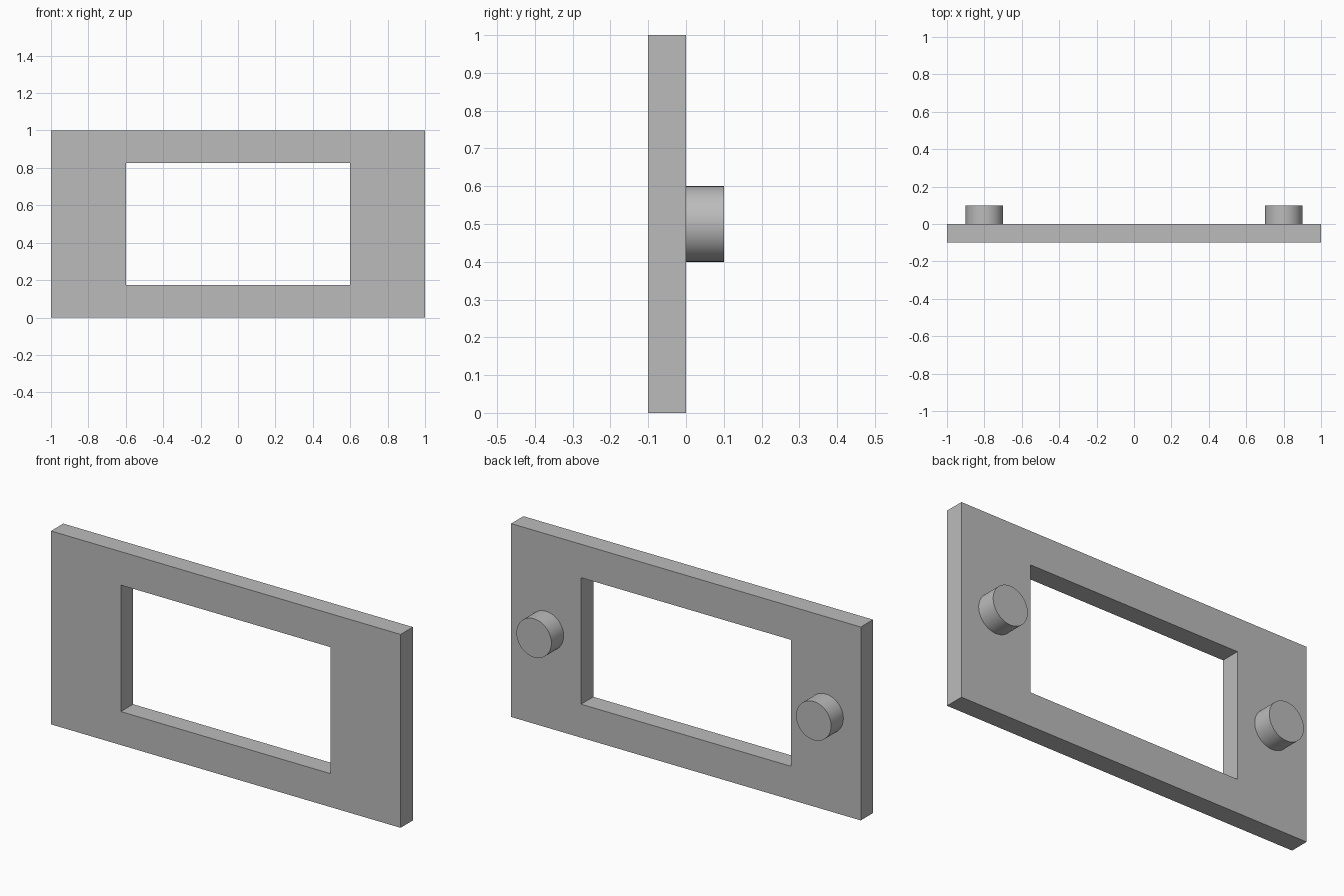
import bpy
import bmesh
import math

cube = bpy.data.objects.get("Cube")
if cube:
    bpy.data.objects.remove(cube, do_unlink=True)

# Single plain grey material
GREY = (0.5, 0.5, 0.5, 1.0)
grey = bpy.data.materials.new("plain_grey")
grey.use_nodes = True
grey.diffuse_color = GREY
grey.node_tree.nodes["Principled BSDF"].inputs["Base Color"].default_value = GREY

THICK = 0.1
MID_Z = 0.5


def rectangle(bm, half_w, half_h, y):
    """Four corners of an upright rectangle centred on the panel."""
    return [bm.verts.new((sx * half_w, y, MID_Z + sz * half_h))
            for sx, sz in ((-1, -1), (1, -1), (1, 1), (-1, 1))]


# Flat panel with a rectangular opening
bm = bmesh.new()
loops = [rectangle(bm, 1.0, 0.5, -THICK), rectangle(bm, 0.6, 0.327, -THICK),
         rectangle(bm, 0.6, 0.327, 0), rectangle(bm, 1.0, 0.5, 0)]
for i, loop in enumerate(loops):
    following = loops[(i + 1) % len(loops)]
    for j in range(4):
        k = (j + 1) % 4
        bm.faces.new((loop[j], loop[k], following[k], following[j]))
bmesh.ops.recalc_face_normals(bm, faces=bm.faces)
mesh = bpy.data.meshes.new("panel_frame")
bm.to_mesh(mesh)
bm.free()
mesh.materials.append(grey)
panel = bpy.data.objects.new("panel_frame", mesh)
bpy.context.collection.objects.link(panel)

# Round mounting pegs on the back
for name, side in (("left_peg", 1), ("right_peg", -1)):
    bpy.ops.mesh.primitive_cylinder_add(
        vertices=64, radius=0.1, depth=THICK,
        location=(side * 0.8, THICK / 2, MID_Z),
        rotation=(math.pi / 2, 0, 0))
    peg = bpy.context.object
    peg.name = name
    peg.data.materials.append(grey)
    bpy.ops.object.shade_smooth_by_angle(angle=math.radians(30))
